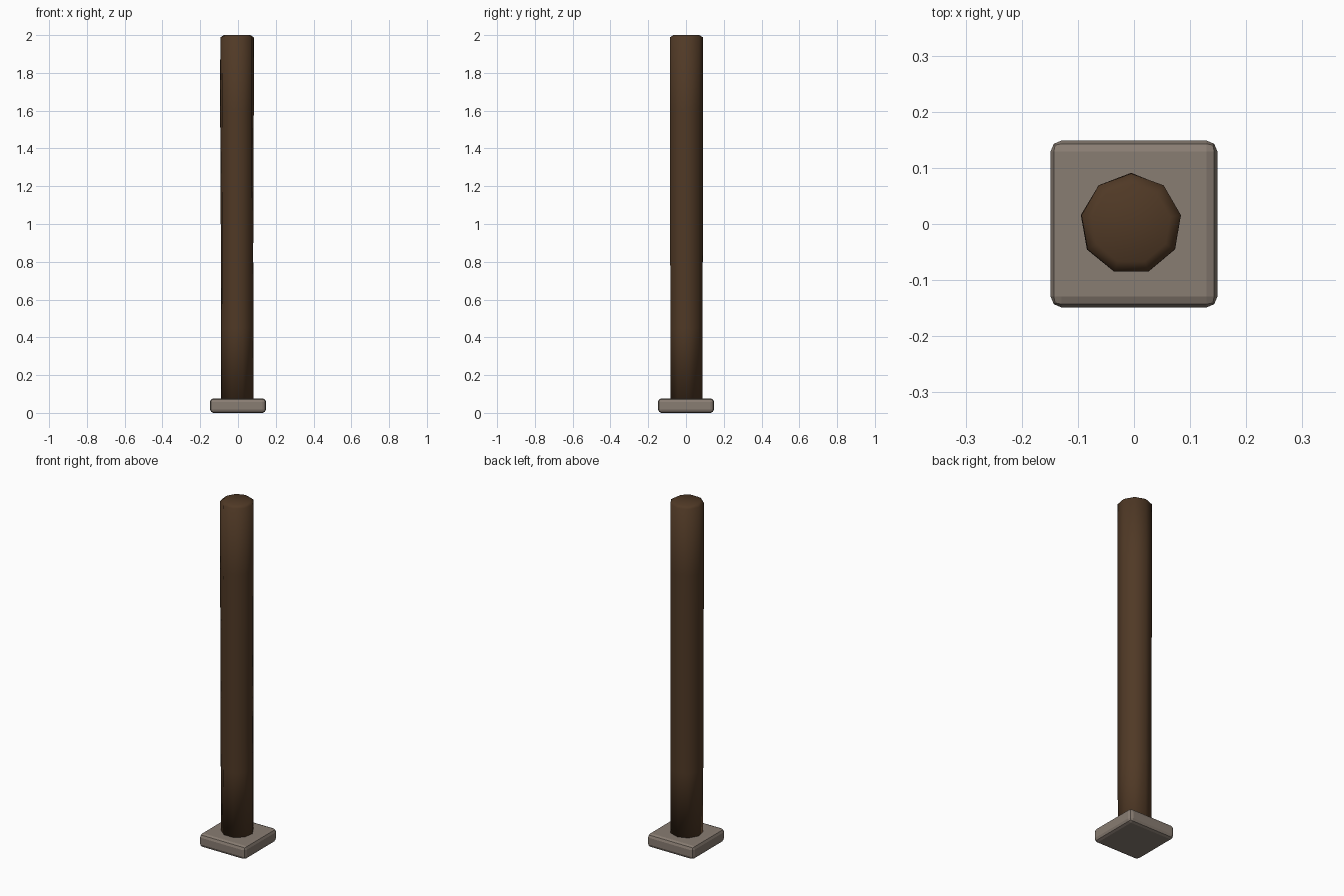
import bpy, bmesh, math, random

cube = bpy.data.objects.get("Cube")
if cube:
    bpy.data.objects.remove(cube, do_unlink=True)
random.seed(4)


def make_material(name, rgb):
    mat = bpy.data.materials.new(name)
    mat.use_nodes = True
    mat.diffuse_color = (*rgb, 1)
    mat.node_tree.nodes["Principled BSDF"].inputs["Base Color"].default_value = (*rgb, 1)
    return mat


def make_object(name, bm, mat, smooth):
    bmesh.ops.recalc_face_normals(bm, faces=bm.faces)
    for face in bm.faces:
        face.smooth = smooth
    mesh = bpy.data.meshes.new(name)
    bm.to_mesh(mesh)
    bm.free()
    mesh.materials.append(mat)
    obj = bpy.data.objects.new(name, mesh)
    bpy.context.collection.objects.link(obj)
    return obj


wood = make_material("dark_wood", (0.08, 0.041, 0.019))
stone = make_material("grey_stone", (0.25, 0.205, 0.17))

# Square stone foot with rounded edges
bm = bmesh.new()
bmesh.ops.create_cube(bm, size=1)
for v in bm.verts:
    v.co = (v.co.x * 0.297, v.co.y * 0.297, (v.co.z + 0.5) * 0.077)
bmesh.ops.bevel(bm, geom=bm.edges[:], offset=0.019, segments=2,
                profile=0.5, affect='EDGES')
make_object("stone_foot", bm, stone, False)

# Slightly uneven nine-sided log, with a narrow chamfer around its top
SIDES = 9
bm = bmesh.new()
rings = []
for z, radius in [(0.06, 0.087), (0.45, 0.088), (0.85, 0.088), (1.25, 0.089),
                  (1.6, 0.09), (1.988, 0.09), (2.0, 0.071)]:
    wobble = 0.0015 if z < 1.9 else 0
    ring = []
    for i in range(SIDES):
        a = math.pi / 2 + i * math.tau / SIDES
        r = radius + random.uniform(-wobble, wobble)
        ring.append(bm.verts.new((r * math.cos(a) - 0.005, r * math.sin(a), z)))
    rings.append(ring)
for low, high in zip(rings, rings[1:]):
    for i in range(SIDES):
        j = (i + 1) % SIDES
        bm.faces.new((low[i], low[j], high[j], high[i]))
bm.faces.new(rings[0][::-1])
bm.faces.new(rings[-1])
make_object("log_post", bm, wood, True)
